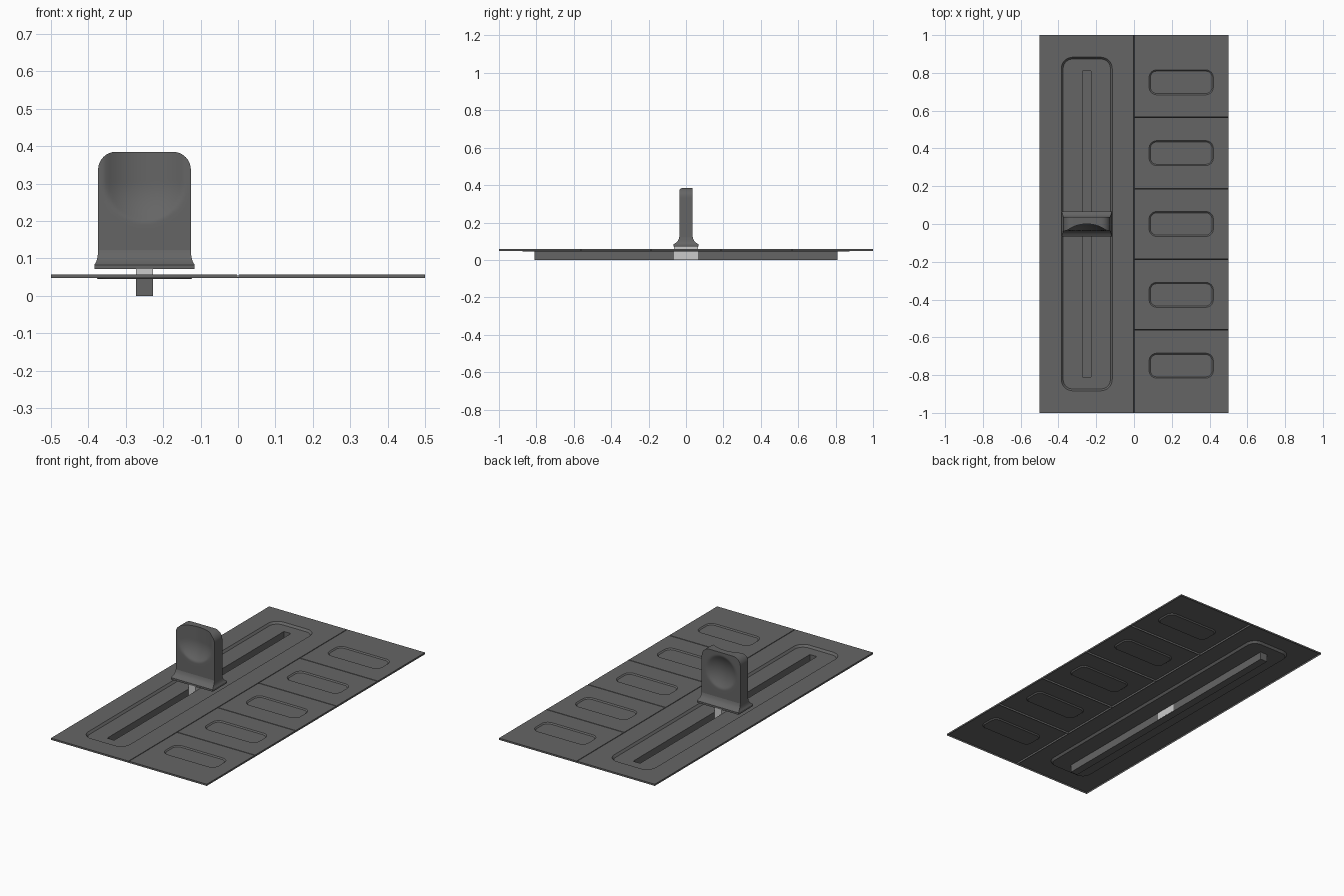
import bpy, bmesh, math

if "Cube" in bpy.data.objects:
    bpy.data.objects.remove(bpy.data.objects["Cube"])

TOP, EDGE, GROOVE = 0.057, 0.047, 0.0022
LX = -0.25  # lever and slot centre line

dark = bpy.data.materials.new("dark_grey")
dark.diffuse_color = (0.13, 0.13, 0.13, 1)
dark.use_nodes = True
dark.node_tree.nodes["Principled BSDF"].inputs["Base Color"].default_value = dark.diffuse_color


def finish(name, bm, mat=dark):
    me = bpy.data.meshes.new(name)
    bm.to_mesh(me)
    bm.free()
    if mat:
        me.materials.append(mat)
    ob = bpy.data.objects.new(name, me)
    bpy.context.collection.objects.link(ob)
    return ob


def smooth(ob):
    bpy.ops.object.select_all(action='DESELECT')
    ob.select_set(True)
    bpy.context.view_layer.objects.active = ob
    bpy.ops.object.shade_smooth_by_angle(angle=math.radians(30))


def rect(bm, x0, x1, y0, y1, z):
    return [bm.verts.new((x, y, z)) for x, y in ((x0, y0), (x1, y0), (x1, y1), (x0, y1))]


def round_rect(bm, cx, cy, hx, hy, r, z, n=8):
    arcs = []
    for k, (sx, sy) in enumerate(((-1, -1), (1, -1), (1, 1), (-1, 1))):
        angles = [math.pi * (1 + k / 2 + j / n / 2) for j in range(n + 1)]
        arcs.append([bm.verts.new((cx + sx * (hx - r) + r * math.cos(a),
                                   cy + sy * (hy - r) + r * math.sin(a), z)) for a in angles])
    return arcs


def bridge(bm, a, b):
    for i in range(len(a)):
        j = (i + 1) % len(a)
        bm.faces.new((a[i], a[j], b[j], b[i]))


def fan(bm, corners, arcs, inside=False):
    # joins a plain rectangle to a rounded one
    for k in range(4):
        m = (k + 1) % 4
        faces = [(corners[k], corners[m], arcs[m][0], arcs[k][-1])]
        faces += [(corners[k], q, p) for p, q in zip(arcs[k], arcs[k][1:])]
        for f in faces:
            bm.faces.new(f[::-1] if inside else f)


def panel(name, x0, x1, y0, y1, cx, cy, hx, hy, r, depth, step, slot=False):
    bm = bmesh.new()
    gx0, gx1 = (GROOVE if abs(x) < 0.01 else 0 for x in (x0, x1))
    gy0, gy1 = (0 if abs(y) > 0.99 else GROOVE for y in (y0, y1))
    low = rect(bm, x0, x1, y0, y1, EDGE)
    top = rect(bm, x0 + gx0, x1 - gx1, y0 + gy0, y1 - gy1, TOP)
    bridge(bm, low, top)
    rim = round_rect(bm, cx, cy, hx, hy, r, TOP)
    floor = round_rect(bm, cx, cy, hx - step, hy - step, r - step, TOP - depth)
    fan(bm, top, rim)
    bridge(bm, sum(rim, []), sum(floor, []))
    if slot:
        # deep closed trough in the recess floor
        box = (cx - 0.0225, cx + 0.0225, -0.81, 0.81)
        mouth, base = rect(bm, *box, TOP - depth), rect(bm, *box, 0)
        fan(bm, mouth, floor, inside=True)
        bridge(bm, mouth, base)
        bm.faces.new(base)
    else:
        bm.faces.new(sum(floor, []))
    return finish(name, bm)


# Slotted half of the plate
panel("slot_panel", -0.5, 0, -1, 1, LX, 0, 0.135, 0.883, 0.06, 0.012, 0.01, slot=True)

# Five label panels
ys = [-1, -0.56, -0.187, 0.187, 0.565, 1]
for i in range(5):
    panel(f"label_panel_{i + 1}", 0, 0.5, ys[i], ys[i + 1],
          0.25, (i - 2) * 0.375, 0.17, 0.066, 0.04, 0.006, 0.007)

# Stem in the slot, left in the default lighter grey
bm = bmesh.new()
a = rect(bm, LX - 0.0232, LX + 0.0232, -0.065, 0.065, 0.002)
b = rect(bm, LX - 0.0232, LX + 0.0232, -0.065, 0.065, 0.076)
bridge(bm, a, b)
bm.faces.new(a[::-1])
bm.faces.new(b)
finish("lever_stem", bm, None)

# Flared lever foot
bm = bmesh.new()
prev = None
for hx, hy, z in ((0.134, 0.067, 0.072), (0.134, 0.067, 0.083), (0.130, 0.058, 0.089),
                  (0.127, 0.048, 0.097), (0.125, 0.040, 0.108), (0.124, 0.036, 0.122)):
    ring = rect(bm, LX - hx, LX + hx, -hy, hy, z)
    if prev:
        bridge(bm, prev, ring)
    else:
        bm.faces.new(ring[::-1])
    prev = ring
bm.faces.new(prev)
smooth(finish("lever_foot", bm))


# Paddle: two gridded faces with soft-edged finger scoops
def dent(x, z, centre, depth, open_top):
    dz = min(0, z - centre) if open_top else z - centre
    s = math.sqrt(max(0, 0.175 ** 2 - x * x - dz * dz)) - (0.175 - depth)
    return (s + math.sqrt(s * s + 0.003 ** 2)) / 2


corner = [math.radians(90 * j / 8) for j in range(9)]
right = [(0.076 + 0.048 * math.sin(t), 0.337 + 0.048 * math.cos(t)) for t in corner]
flat = [(-0.076 + 0.152 * i / 36, 0.385) for i in range(1, 36)]
cols = [(-x, z) for x, z in reversed(right)] + flat + right
ROWS = 50

bm = bmesh.new()
grids = []
for side, centre, depth, open_top in ((-1, 0.305, 0.036, True), (1, 0.27, 0.027, False)):
    grid = []
    for x, zt in cols:
        grid.append([])
        for j in range(ROWS + 1):
            z = 0.122 + (zt - 0.122) * j / ROWS
            y = side * (0.036 - dent(x, z, centre, depth, open_top))
            grid[-1].append(bm.verts.new((LX + x, y, z)))
    for c0, c1 in zip(grid, grid[1:]):
        for j in range(ROWS):
            bm.faces.new((c0[j], c1[j], c1[j + 1], c0[j + 1]))
    grids.append(grid)
loops = [[c[0] for c in g] + g[-1][1:] + [c[-1] for c in g[-2::-1]] + g[0][-2:0:-1] for g in grids]
bridge(bm, *loops)
bmesh.ops.recalc_face_normals(bm, faces=bm.faces)
smooth(finish("lever_paddle", bm))
